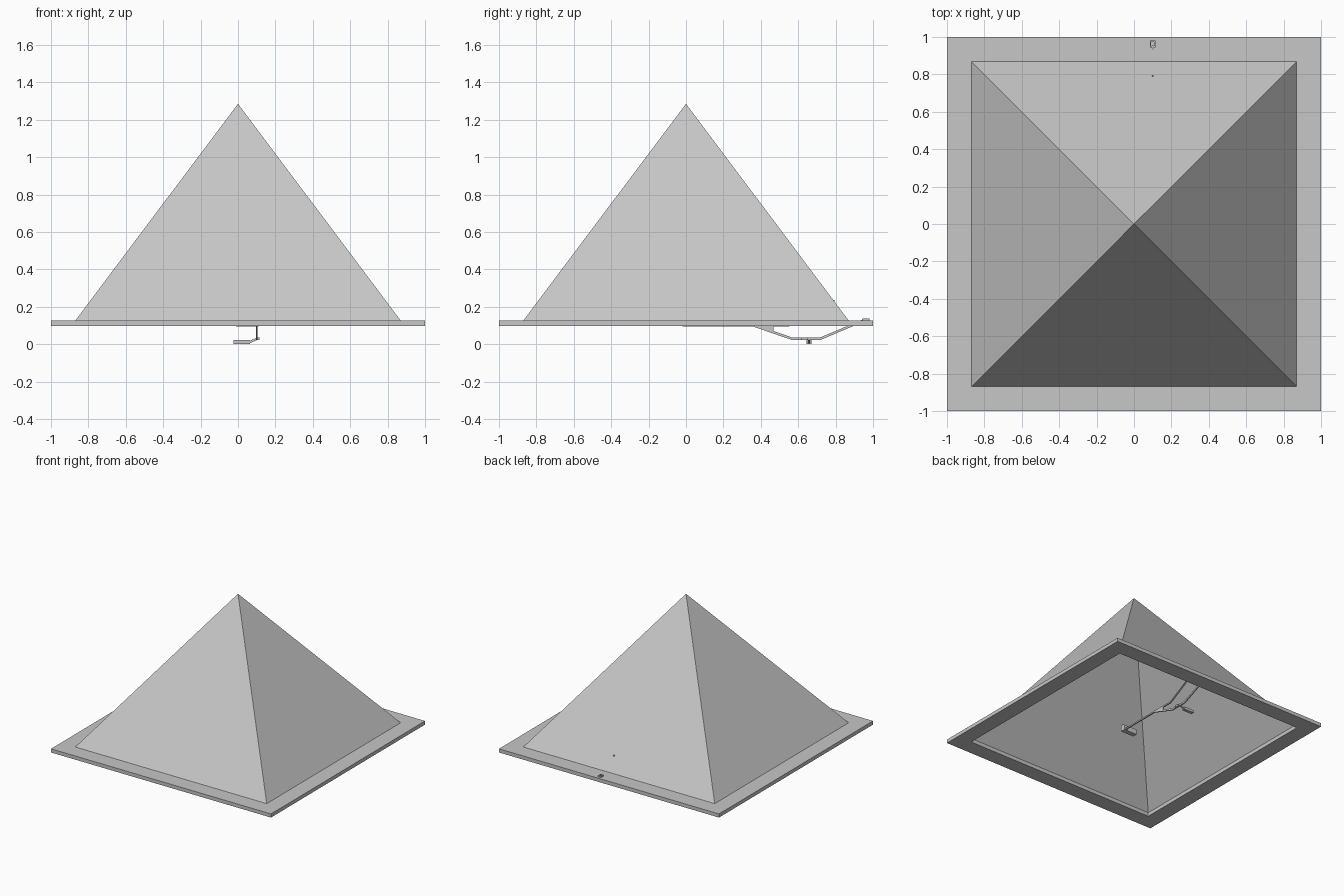
import bpy
import bmesh

# Remove the default cube
if "Cube" in bpy.data.objects:
    bpy.data.objects.remove(bpy.data.objects["Cube"], do_unlink=True)

# One stone material
STONE = (0.57, 0.57, 0.57, 1)
stone = bpy.data.materials.new("stone_grey")
stone.use_nodes = True
stone.diffuse_color = STONE
stone.node_tree.nodes["Principled BSDF"].inputs["Base Color"].default_value = STONE


def finish(name, bm):
    bmesh.ops.recalc_face_normals(bm, faces=bm.faces)
    mesh = bpy.data.meshes.new(name)
    bm.to_mesh(mesh)
    bm.free()
    mesh.materials.append(stone)
    obj = bpy.data.objects.new(name, mesh)
    bpy.context.collection.objects.link(obj)
    return obj


def prism(name, profile, x0, x1):
    """Side profile of (y, z) points pushed from x0 to x1."""
    bm = bmesh.new()
    face = bm.faces.new([bm.verts.new((x0, y, z)) for y, z in profile])
    moved = bmesh.ops.extrude_face_region(bm, geom=[face])["geom"]
    verts = [v for v in moved if isinstance(v, bmesh.types.BMVert)]
    bmesh.ops.translate(bm, vec=(x1 - x0, 0, 0), verts=verts)
    if face.is_valid and len(bm.faces) < len(profile) + 2:
        bm.faces.new([v for v in bm.verts if v not in verts])
    return finish(name, bm)


def passage(name, floor, height, x=0.1, width=0.01):
    """Square tunnel whose floor follows (y, z) points."""
    roof = [(y, z + height) for y, z in reversed(floor)]
    return prism(name, floor + roof, x - width / 2, x + width / 2)


def box(name, x, y, z):
    return prism(name, [(y[0], z[0]), (y[1], z[0]), (y[1], z[1]), (y[0], z[1])], *x)


def square(bm, half, z):
    return [bm.verts.new((sx * half, sy * half, z))
            for sx, sy in ((-1, -1), (1, -1), (1, 1), (-1, 1))]


BASE, TOP, HALF, APEX = 0.096, 0.126, 0.87, 1.285

# Pyramid: hollow shell with an open underside
bm = bmesh.new()
ring = square(bm, HALF, TOP)
peak = bm.verts.new((0, 0, APEX))
for i in range(4):
    bm.faces.new((ring[i], ring[(i + 1) % 4], peak))
finish("pyramid_shell", bm)

# Ground: square frame around the pyramid
bm = bmesh.new()
loops = [square(bm, 1, BASE), square(bm, 1, TOP), square(bm, HALF, TOP), square(bm, HALF, BASE)]
for k in range(4):
    a, b = loops[k], loops[(k + 1) % 4]
    for i in range(4):
        j = (i + 1) % 4
        bm.faces.new((a[i], a[j], b[j], b[i]))
finish("ground_frame", bm)

# Upper passage: from the back face down to the level corridor
passage("upper_passage", [(0.0, 0.094), (0.55, 0.094), (0.795, 0.227)], 0.011)

# Lower passage: from the ground down, level, then up to the corridor
passage("lower_passage",
        [(0.36, 0.094), (0.57, 0.021), (0.715, 0.021), (0.955, 0.122)], 0.014)
prism("passage_junction", [(0.36, 0.094), (0.467, 0.058), (0.467, 0.1), (0.36, 0.1)],
      0.095, 0.105)

# Main chamber with a gabled roof
prism("main_chamber",
      [(-0.02, 0.094), (0.02, 0.094), (0.02, 0.135), (0, 0.15), (-0.02, 0.135)],
      -0.01, 0.11)

# Side chamber, with a short sloping link to the lower passage
box("side_chamber", (-0.025, 0.065), (0.645, 0.671), (0, 0.021))
bm = bmesh.new()
ends = [[bm.verts.new((x, y, z + dz)) for y, dz in
         ((0.653, 0), (0.663, 0), (0.663, 0.013), (0.653, 0.013))]
        for x, z in ((0.06, 0.004), (0.1, 0.021))]
for i in range(4):
    j = (i + 1) % 4
    bm.faces.new((ends[0][i], ends[0][j], ends[1][j], ends[1][i]))
for end in ends:
    bm.faces.new(end)
finish("side_chamber_link", bm)
box("passage_niche", (0.095, 0.115), (0.615, 0.65), (0.021, 0.036))

# Entrance kerb on the ground: four low walls around the opening
for side, x in (("left", (0.108, 0.114)), ("right", (0.086, 0.092))):
    box("entrance_kerb_" + side, x, (0.945, 0.98), (TOP - 0.005, 0.136))
for side, y in (("front", (0.945, 0.952)), ("back", (0.973, 0.98))):
    box("entrance_kerb_" + side, (0.092, 0.108), y, (TOP - 0.005, 0.136))
